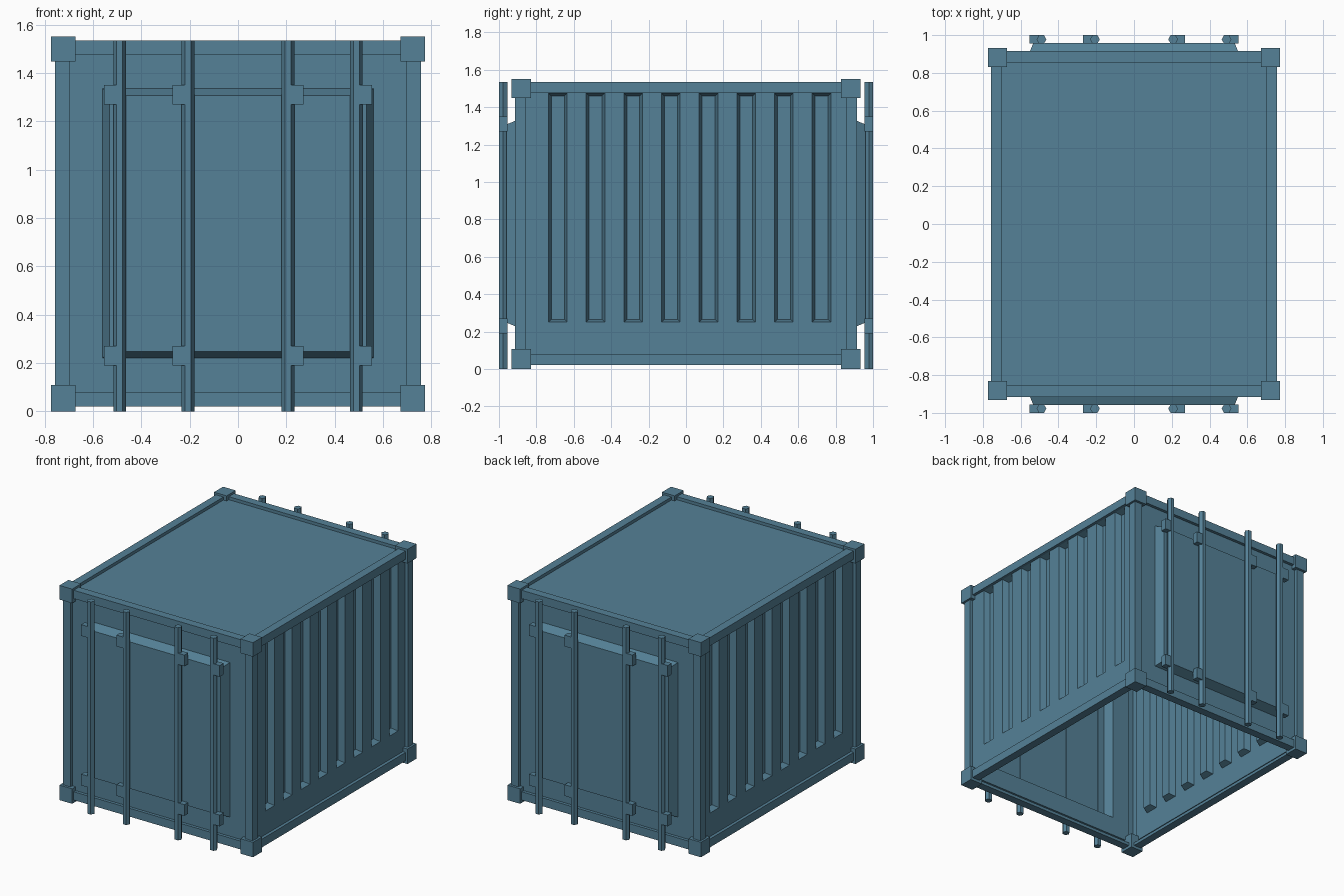
import bpy, bmesh, math
from mathutils import Vector

if "Cube" in bpy.data.objects:
    bpy.data.objects.remove(bpy.data.objects["Cube"])

mat = bpy.data.materials.new("container_paint")
mat.diffuse_color = (0.09, 0.22, 0.31, 1)
mat.use_nodes = True
mat.node_tree.nodes["Principled BSDF"].inputs["Base Color"].default_value = mat.diffuse_color


def finish(bm, name):
    me = bpy.data.meshes.new(name)
    bm.to_mesh(me)
    bm.free()
    me.materials.append(mat)
    ob = bpy.data.objects.new(name, me)
    bpy.context.collection.objects.link(ob)
    return ob


def add_box(bm, lo, hi):
    vs = bmesh.ops.create_cube(bm, size=1)["verts"]
    for v in vs:
        v.co = [l + (c + 0.5) * (h - l) for l, h, c in zip(lo, hi, v.co)]
    return vs


def cut(bm, faces, axis, values):
    """Slice the given faces at each value along an axis; return all pieces."""
    no = Vector([float(i == axis) for i in range(3)])
    for val in values:
        geom = list({g for f in faces for g in (f, *f.edges, *f.verts)})
        res = bmesh.ops.bisect_plane(bm, geom=geom, plane_co=no * val, plane_no=no)
        faces = [g for g in res["geom"] if isinstance(g, bmesh.types.BMFace)]
    return faces


# Shell: framed box with sunken panels and an open underside
bm = bmesh.new()
add_box(bm, (-0.758, -0.915, 0.02), (0.758, 0.915, 1.535))
bm.normal_update()
panels = list(bm.faces)
bmesh.ops.inset_individual(bm, faces=panels, thickness=0.085)
panels = bmesh.ops.extrude_discrete_faces(bm, faces=panels)["faces"]
bm.normal_update()
for f in panels:
    bmesh.ops.translate(bm, verts=f.verts, vec=f.normal * -0.022)
bm.normal_update()
sides = [f for f in panels if abs(f.normal.x) > 0.9]
ends = [f for f in panels if abs(f.normal.y) > 0.9]
floor = [f for f in panels if f.normal.z < -0.9]

# Pressed vertical channels in the long sides
centres = [-0.685 + 0.2014 * i for i in range(8)]
for side in sides:
    parts = cut(bm, [side], 2, [0.25])
    parts = [f for f in parts if f.calc_center_median().z > 0.25]
    parts = cut(bm, parts, 1, [c + s for c in centres for s in (-0.05, 0.05)])
    channels = [f for f in parts
                if any(abs(f.calc_center_median().y - c) < 0.02 for c in centres)]
    bm.normal_update()
    bmesh.ops.inset_individual(bm, faces=channels, thickness=0.022, depth=-0.045)

# Raised door panels on both ends
for end in ends:
    parts = cut(bm, [end], 2, [0.22, 1.335])
    parts = [f for f in parts if 0.22 < f.calc_center_median().z < 1.335]
    parts = cut(bm, parts, 0, [-0.56, 0.56])
    door = [f for f in parts if abs(f.calc_center_median().x) < 0.1]
    bm.normal_update()
    bmesh.ops.inset_individual(bm, faces=door, thickness=0.039, depth=0.066)
bmesh.ops.delete(bm, geom=floor, context="FACES_ONLY")
finish(bm, "container_shell")

# Corner castings
bm = bmesh.new()
for sx in (-1, 1):
    for sy in (-1, 1):
        for z0, z1 in ((0, 0.108), (1.448, 1.55)):
            x, y = sorted((sx * 0.672, sx * 0.773)), sorted((sy * 0.83, sy * 0.933))
            add_box(bm, (x[0], y[0], z0), (x[1], y[1], z1))
finish(bm, "corner_castings")

# Hexagonal locking bars and their brackets on both doors
bars, brackets = bmesh.new(), bmesh.new()
for sy in (-1, 1):
    for bx in (-0.49, -0.207, 0.207, 0.49):
        vs = bmesh.ops.create_cone(bars, cap_ends=True, segments=6, radius1=0.026,
                                   radius2=0.026, depth=1.535)["verts"]
        # put hexagon corners on the x axis
        if max(v.co.x for v in vs) < 0.0255:
            for v in vs:
                v.co.x, v.co.y = v.co.y, -v.co.x
        bmesh.ops.translate(bars, verts=vs, vec=(bx, sy * 0.9775, 1.535 / 2))
        x = sorted((bx, bx + math.copysign(0.064, bx)))
        y = sorted((sy * 0.955, sy * 0.9995))
        for z0 in (0.19, 1.27):
            add_box(brackets, (x[0], y[0], z0), (x[1], y[1], z0 + 0.081))
finish(bars, "locking_bars")
finish(brackets, "bar_brackets")
